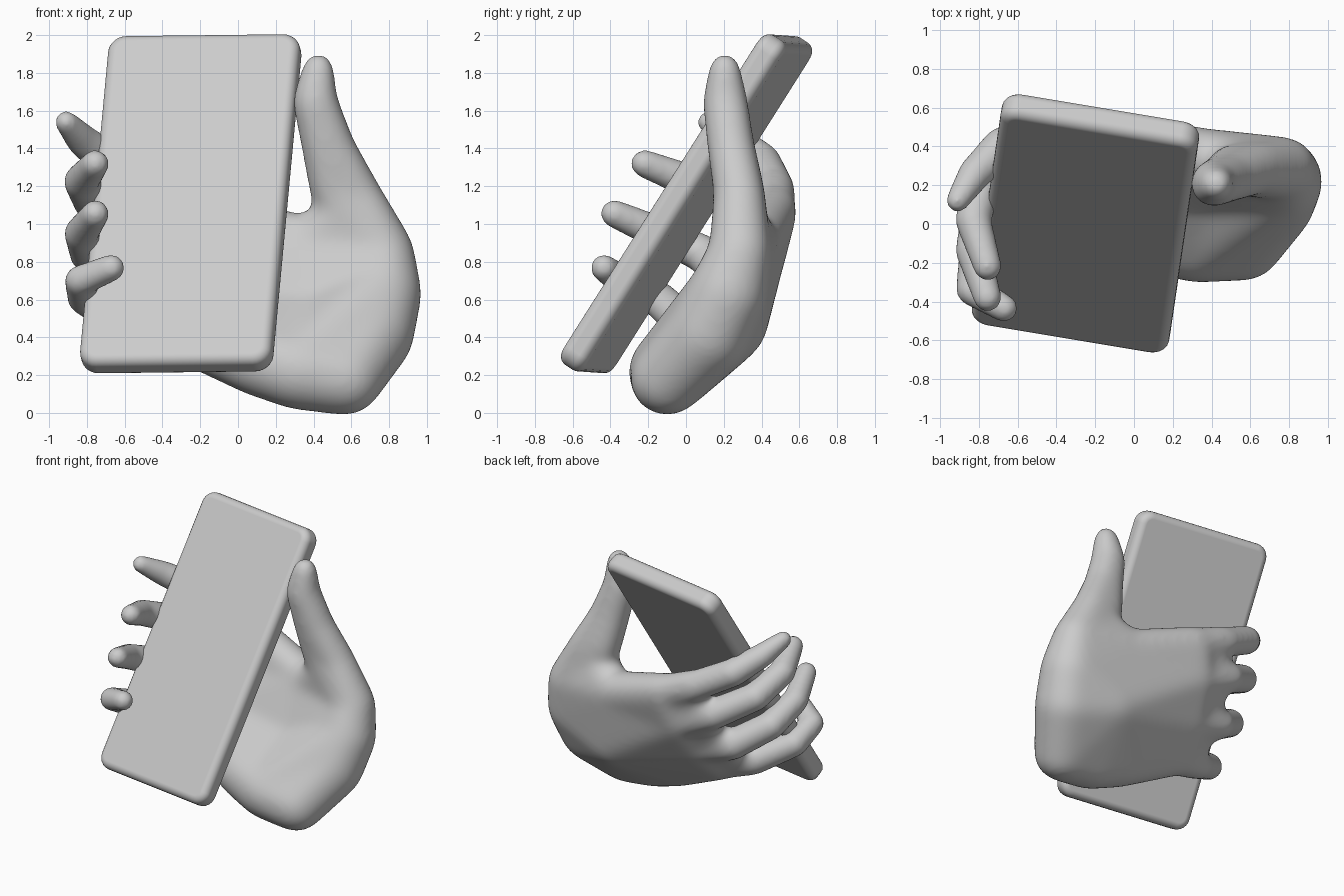
import bpy, bmesh
from mathutils import Vector, Matrix

if "Cube" in bpy.data.objects:
    bpy.data.objects.remove(bpy.data.objects["Cube"])


def add_object(name, bm):
    mesh = bpy.data.meshes.new(name)
    bm.to_mesh(mesh)
    bm.free()
    ob = bpy.data.objects.new(name, mesh)
    bpy.context.collection.objects.link(ob)
    for p in mesh.polygons:
        p.use_smooth = True
    return ob


def hull(bm, spheres, grow=0.0):
    """Closed convex skin around a group of (x, y, z, radius) balls."""
    part = bmesh.new()
    for x, y, z, r in spheres:
        bmesh.ops.create_icosphere(part, subdivisions=3, radius=r + grow,
                                   matrix=Matrix.Translation((x, y, z)))
    res = bmesh.ops.convex_hull(part, input=part.verts[:])
    junk = {g for g in res["geom_interior"] + res["geom_unused"]
            if isinstance(g, bmesh.types.BMVert) and g.is_valid}
    bmesh.ops.delete(part, geom=list(junk), context='VERTS')
    bmesh.ops.recalc_face_normals(part, faces=part.faces[:])
    tmp = bpy.data.meshes.new("tmp")
    part.to_mesh(tmp)
    part.free()
    bm.from_mesh(tmp)
    bpy.data.meshes.remove(tmp)


def fuse(ob, iterations):
    """Merge overlapping volumes into one skin and relax it."""
    remesh = ob.modifiers.new("fuse", 'REMESH')
    remesh.mode = 'VOXEL'
    remesh.voxel_size = 0.016
    remesh.use_smooth_shade = True
    smooth = ob.modifiers.new("soften", 'SMOOTH')
    smooth.factor = 0.5
    smooth.iterations = iterations


def midpoint(a, b, t, r):
    return tuple(Vector(a[:3]).lerp(Vector(b[:3]), t)) + (r,)


# phone: slab with rounded corners and softened rim, tilted back
bm = bmesh.new()
bmesh.ops.create_cube(bm, size=1)
bmesh.ops.scale(bm, vec=(1.03, 2.07, 0.15), verts=bm.verts[:])
corners = [e for e in bm.edges
           if abs(e.verts[0].co.z - e.verts[1].co.z) > 0.1]
bmesh.ops.bevel(bm, geom=corners, offset=0.095, segments=6, profile=0.5,
                affect='EDGES')
rim = [e for e in bm.edges
       if abs(e.verts[0].co.z - e.verts[1].co.z) < 0.01]
bmesh.ops.bevel(bm, geom=rim, offset=0.052, segments=5, profile=0.5,
                affect='EDGES')
phone = add_object("phone", bm)
v = Vector((0.079, 0.535, 0.845)).normalized()
u = Vector((0.986, -0.165, 0.01))
u = (u - v * u.dot(v)).normalized()
n = u.cross(v)
rot = Matrix((u, v, n)).transposed().to_4x4()
phone.matrix_world = Matrix.Translation((-0.25, 0.003, 1.107)) @ rot
weighted = phone.modifiers.new("flat_faces", 'WEIGHTED_NORMAL')
weighted.weight = 100

# palm: key volumes
wrist_top = (0.77, 0.285, 0.85, 0.15)
wrist_mid = (0.765, 0.22, 0.63, 0.195)
wrist_low = (0.71, 0.12, 0.42, 0.21)
heel = (0.57, -0.10, 0.18, 0.18)
heel_front = (0.32, -0.10, 0.22, 0.19)
pinky_side = (0.10, -0.06, 0.28, 0.175)
back = (0.42, 0.22, 0.48, 0.20)
knuckle_1 = (-0.15, 0.46, 1.07, 0.115)
knuckle_2 = (-0.22, 0.40, 0.84, 0.115)
knuckle_3 = (-0.28, 0.24, 0.60, 0.115)
knuckle_4 = (-0.33, 0.04, 0.41, 0.11)
web = (0.36, 0.35, 0.89, 0.13)
thumb_in = (0.51, 0.28, 1.18, 0.118)
thumb_out = (0.63, 0.285, 1.15, 0.118)
mid_in = (0.455, 0.235, 1.43, 0.11)
mid_out = (0.50, 0.24, 1.40, 0.11)
top_thumb = (0.408, 0.207, 1.65, 0.107)

# fingers: chains of tapering segments
thumb_tip = (0.425, 0.205, 1.825, 0.072)
fingers = (
    (knuckle_1, (-0.42, 0.465, 1.19, 0.108), (-0.68, 0.40, 1.33, 0.102),
     (-0.82, 0.26, 1.44, 0.088), (-0.91, 0.12, 1.54, 0.062)),
    (knuckle_2, (-0.52, 0.395, 0.97, 0.110), (-0.77, 0.26, 1.115, 0.102),
     (-0.83, 0.02, 1.225, 0.094), (-0.755, -0.22, 1.32, 0.075)),
    (knuckle_3, (-0.57, 0.235, 0.69, 0.110), (-0.79, 0.095, 0.84, 0.102),
     (-0.83, -0.14, 0.95, 0.092), (-0.755, -0.38, 1.055, 0.075)),
    (knuckle_4, (-0.58, -0.01, 0.48, 0.105), (-0.81, -0.155, 0.61, 0.096),
     (-0.835, -0.34, 0.70, 0.084), (-0.67, -0.435, 0.768, 0.073)),
)

bm = bmesh.new()
for group in (
    (heel, wrist_low, heel_front, back),
    (heel_front, pinky_side, back, knuckle_3, knuckle_4),
    (wrist_low, wrist_mid, back, heel_front),
    (back, knuckle_2, knuckle_3, web),
    (wrist_mid, wrist_top, back, web),
    (web, knuckle_1, knuckle_2),
    (wrist_top, thumb_in, thumb_out),
    (thumb_in, thumb_out, mid_in, mid_out),
    (mid_in, mid_out, top_thumb),
    (top_thumb, thumb_tip),
    (wrist_top, (0.54, 0.29, 1.03, 0.12), web),
):
    hull(bm, group, 0.018)
# finger roots and the webbing between neighbours
for f, g in zip(fingers, fingers[1:]):
    hull(bm, (f[0], g[0], midpoint(f[0], f[1], 0.7, 0.085),
              midpoint(g[0], g[1], 0.7, 0.085)))
for f in fingers:
    hull(bm, f[:2], 0.01)
palm = add_object("palm_base", bm)
fuse(palm, 60)
soft = bpy.data.meshes.new_from_object(
    palm.evaluated_get(bpy.context.evaluated_depsgraph_get()))
bpy.data.objects.remove(palm)

# hand: relaxed palm joined with the digits
bm = bmesh.new()
bm.from_mesh(soft)
for chain in fingers + ((top_thumb, thumb_tip),):
    for a, b in zip(chain, chain[1:]):
        hull(bm, (a, b))
hand = add_object("hand", bm)
fuse(hand, 22)
